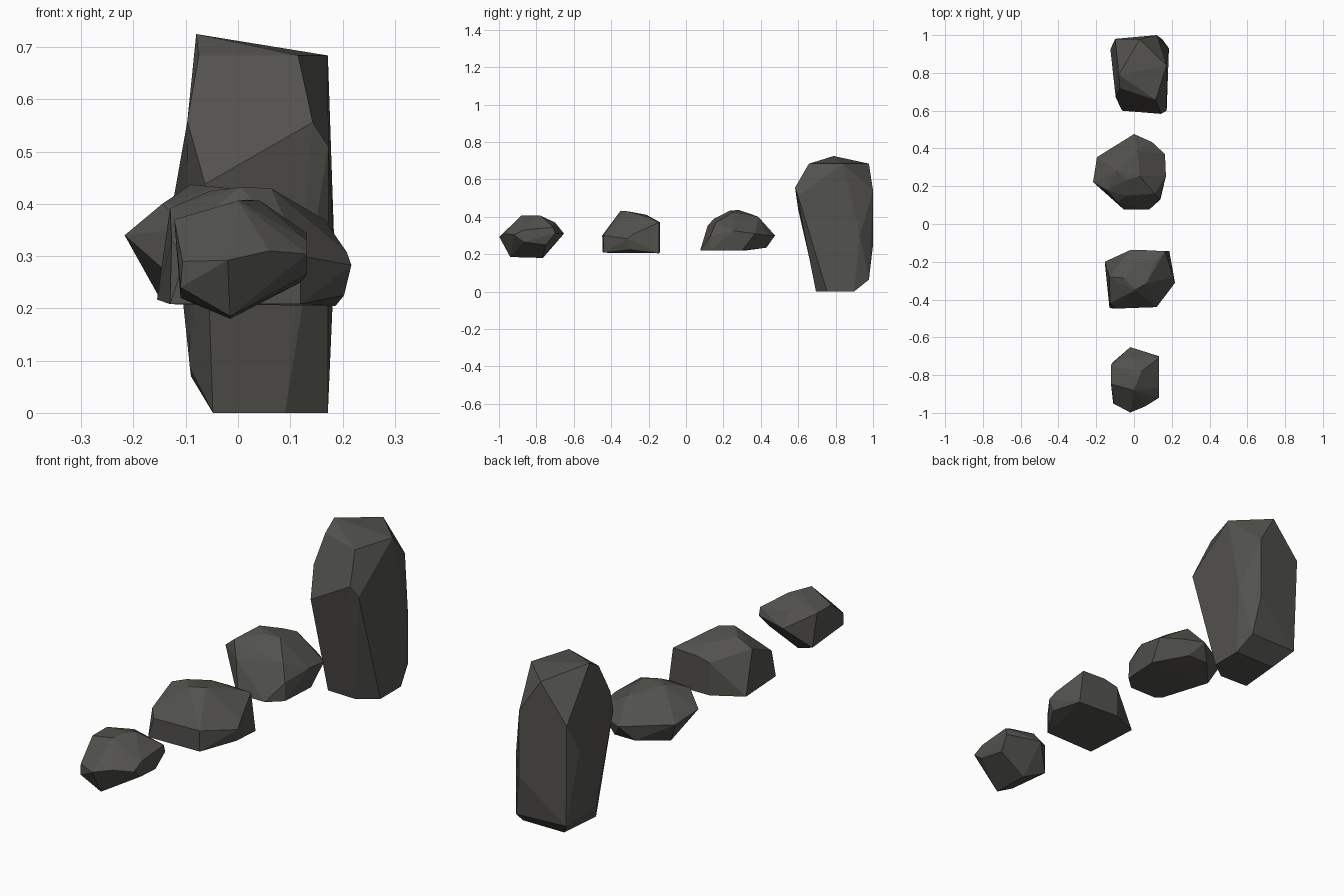
import bpy, bmesh, math

# One dark stone colour for every rock
stone = bpy.data.materials.new("dark_stone")
stone.diffuse_color = (0.085, 0.084, 0.075, 1)


def rock(name, y, crown, girdle, base):
    """Faceted stone: hull of its crown, girdle and base corners, y relative to its middle."""
    bm = bmesh.new()
    for px, py, pz in crown + girdle + base:
        bm.verts.new((px, py + y, pz))
    hull = bmesh.ops.convex_hull(bm, input=bm.verts[:])
    loose = {g for g in hull["geom_interior"] + hull["geom_unused"]
             if isinstance(g, bmesh.types.BMVert)}
    bmesh.ops.delete(bm, geom=list(loose), context='VERTS')
    # Merge nearly flat triangles into broad facets
    bmesh.ops.dissolve_limit(bm, angle_limit=math.radians(7),
                             verts=bm.verts[:], edges=bm.edges[:])
    bmesh.ops.recalc_face_normals(bm, faces=bm.faces[:])
    mesh = bpy.data.meshes.new(name)
    bm.to_mesh(mesh)
    bm.free()
    mesh.materials.append(stone)
    bpy.context.collection.objects.link(bpy.data.objects.new(name, mesh))


# Tall standing stone at the back
rock("tall_rock", 0.8,
     [(-.08, -.01, .725), (-.075, -.08, .684), (.115, -.143, .684),
      (.172, .04, .684), (.03, .178, .684)],
     [(.143, -.217, .556), (-.097, -.13, .558), (-.063, -.2, .438),
      (.173, -.2, .51), (-.125, .125, .40), (.185, .13, .30), (.181, .11, .257),
      (.12, .2, .54), (.12, .2, .25), (-.1, .18, .52)],
     [(-.048, -.1, 0), (.09, -.105, 0), (.172, -.046, 0), (.172, .098, 0),
      (-.03, .098, 0), (-.092, -.04, .086), (-.09, .17, .07), (.15, .178, .064)])

# Broad flat-bottomed boulder
rock("broad_rock", 0.28,
     [(-.09, 0, .437), (-.037, -.047, .432), (.03, -.026, .425), (-.03, .08, .41),
      (.02, .106, .40), (-.145, -.1, .40), (-.04, -.13, .39), (.11, -.12, .37)],
     [(-.217, -.058, .34), (-.196, .074, .315), (0, .196, .30), (.095, .154, .30),
      (.164, .09, .31), (.169, -.026, .326), (.138, -.148, .30), (-.09, -.164, .353)],
     [(-.15, .04, .22), (-.08, -.18, .22), (-.053, -.204, .22), (.08, -.204, .22),
      (.14, -.15, .22), (.15, .02, .22), (.05, .15, .235), (-.05, .15, .235)])

# Wedge-shaped boulder
rock("wedge_rock", -0.3,
     [(.063, -.017, .43), (.005, -.05, .432), (-.053, .014, .425), (.016, .09, .41),
      (.106, .094, .40), (-.13, .02, .392)],
     [(.165, .156, .37), (.05, .162, .37), (-.02, .162, .355), (.217, -.012, .283),
      (.208, .02, .308), (.12, -.14, .30), (-.127, -.12, .33), (-.1, -.148, .30)],
     [(-.155, .1, .217), (-.13, -.145, .208), (.12, -.14, .208), (.203, 0, .225),
      (.187, .156, .205), (-.02, .162, .21)])

# Small rounded stone at the front
rock("small_rock", -0.82,
     [(.017, 0, .408), (0, -.062, .406), (.042, .042, .406), (-.122, -.027, .37),
      (-.122, .074, .37), (-.02, .12, .37)],
     [(.132, .111, .344), (.132, .12, .31), (.132, -.046, .33), (.132, -.1, .304),
      (.006, -.1, .35), (.06, -.145, .31), (-.02, -.178, .292), (-.106, -.132, .29),
      (-.02, .168, .31)],
     [(.132, -.05, .265), (-.015, -.12, .185), (-.11, -.13, .24), (-.015, .055, .18),
      (-.11, .09, .22), (.12, .07, .25)])
